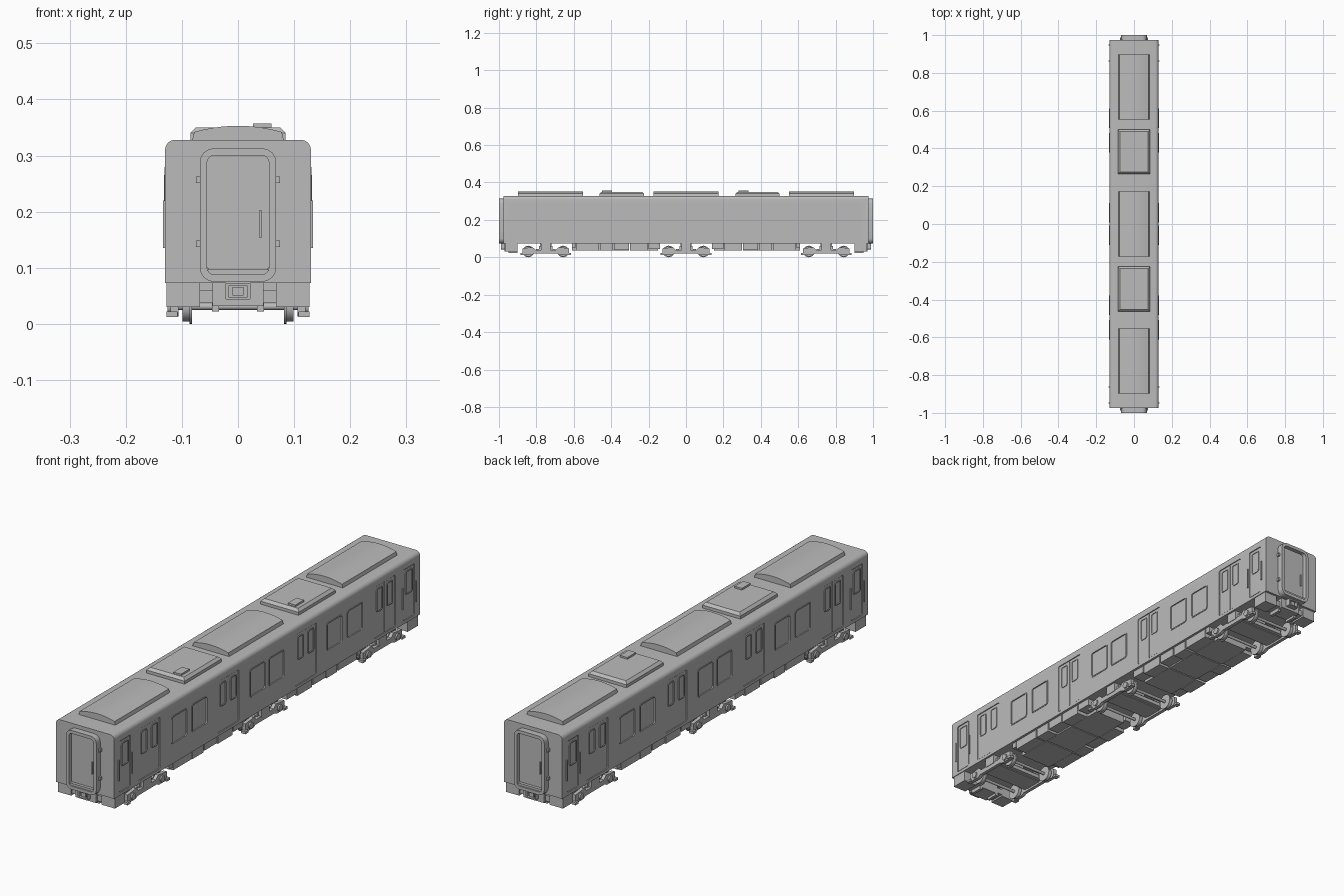
import bpy, bmesh, math
from mathutils import Matrix, Vector

if "Cube" in bpy.data.objects:
    bpy.data.objects.remove(bpy.data.objects["Cube"])

GREY = bpy.data.materials.new("plain grey")
GREY.use_nodes = True
GREY.diffuse_color = (0.5, 0.5, 0.5, 1)
GREY.node_tree.nodes["Principled BSDF"].inputs["Base Color"].default_value = (0.5, 0.5, 0.5, 1)


def finish(name, bm):
    bmesh.ops.recalc_face_normals(bm, faces=bm.faces)
    mesh = bpy.data.meshes.new(name)
    bm.to_mesh(mesh)
    bm.free()
    mesh.materials.append(GREY)
    ob = bpy.data.objects.new(name, mesh)
    bpy.context.collection.objects.link(ob)
    return ob


def add_box(bm, x, y, z):
    size = Matrix.Diagonal((x[1] - x[0], y[1] - y[0], z[1] - z[0], 1))
    mid = Matrix.Translation((sum(x) / 2, sum(y) / 2, sum(z) / 2))
    bmesh.ops.create_cube(bm, size=1, matrix=mid @ size)


def boxes(name, items, mirror_x=False, mirror_y=False):
    bm = bmesh.new()
    for x, y, z in items:
        for sx in ((1, -1) if mirror_x else (1,)):
            for sy in ((1, -1) if mirror_y else (1,)):
                add_box(bm, sorted(sx * v for v in x), sorted(sy * v for v in y), z)
    return finish(name, bm)


def rounded(a, b, r, steps=4):
    """Rounded rectangle outline over the spans a and b."""
    pts = []
    for i, (ca, cb) in enumerate(((a[1] - r, b[1] - r), (a[0] + r, b[1] - r),
                                  (a[0] + r, b[0] + r), (a[1] - r, b[0] + r))):
        for k in range(steps + 1):
            t = math.pi / 2 * (i + k / steps)
            pts.append((ca + r * math.cos(t), cb + r * math.sin(t)))
    return pts


def add_prism(bm, pts, place, lo, hi):
    """Extrude an outline from depth lo to hi; place maps (a, b, depth) to a point."""
    rings = [[bm.verts.new(place(a, b, d)) for a, b in pts] for d in (lo, hi)]
    n = len(pts)
    for i in range(n):
        j = (i + 1) % n
        bm.faces.new((rings[0][i], rings[0][j], rings[1][j], rings[1][i]))
    for ring in rings:
        bm.faces.new(ring)


def add_ring(bm, a, b, r, w, place, lo, hi):
    """Rounded rectangular frame of width w."""
    inner = rounded((a[0] + w, a[1] - w), (b[0] + w, b[1] - w), max(r - w, 0.001))
    outer = rounded(a, b, r)
    loops = [[bm.verts.new(place(p, q, d)) for p, q in pts]
             for pts, d in ((outer, lo), (outer, hi), (inner, hi), (inner, lo))]
    n = len(outer)
    for k in range(4):
        u, v = loops[k], loops[(k + 1) % 4]
        for i in range(n):
            j = (i + 1) % n
            bm.faces.new((u[i], u[j], v[j], v[i]))


def on_side(s):
    return lambda a, b, d: Vector((s * d, a, b))


def on_end(s):
    return lambda a, b, d: Vector((a, s * d, b))


def smooth(ob):
    bpy.ops.object.select_all(action="DESELECT")
    ob.select_set(True)
    bpy.context.view_layer.objects.active = ob
    bpy.ops.object.shade_smooth_by_angle(angle=math.radians(35))


W, L = 0.13, 0.975
DOORS = [(c - 0.067, c + 0.067) for c in (-0.75, -0.247, 0.247, 0.75)]
CREW = [(-0.94, -0.87), (0.87, 0.94)]
WINDOWS = [(s * c - 0.051, s * c + 0.051) for s in (1, -1) for c in (0.06, 0.43, 0.56)]

# Body shell: rounded roof edges, square sill
bm = bmesh.new()
roof_edge = [p for p in rounded((-W, W), (0.0, 0.328), 0.018, 6) if p[1] > 0.1]
add_prism(bm, roof_edge + [(-W, 0.073), (W, 0.073)], on_end(1), -L, L)
body = finish("body_shell", bm)

# Door pockets and window recesses
bm = bmesh.new()
for s in (1, -1):
    for span in DOORS + CREW:
        add_prism(bm, rounded(span, (0.085, 0.292), 0.006), on_side(s), W - 0.004, W + 0.02)
    for span in WINDOWS:
        add_prism(bm, rounded(span, (0.15, 0.265), 0.012), on_side(s), W - 0.003, W + 0.02)
cutter = finish("pocket_cutter", bm)
cutter.hide_render = True
cut = body.modifiers.new("pockets", "BOOLEAN")
cut.object, cut.operation, cut.solver = cutter, "DIFFERENCE", "EXACT"
bpy.context.view_layer.objects.active = body
bpy.ops.object.modifier_apply(modifier="pockets")
bpy.data.objects.remove(cutter)
smooth(body)

# Window frames, door leaves with their own window frames
frames, leaves = bmesh.new(), bmesh.new()
for s in (1, -1):
    for span in WINDOWS:
        add_ring(frames, span, (0.15, 0.265), 0.012, 0.005, on_side(s), W - 0.004, W + 0.002)
    for a, b in DOORS:
        m = (a + b) / 2
        for c in (m - 0.033, m + 0.033):
            add_prism(leaves, rounded((c - 0.032, c + 0.032), (0.087, 0.29), 0.003),
                      on_side(s), W - 0.005, W - 0.002)
            add_ring(frames, (c - 0.019, c + 0.019), (0.185, 0.28), 0.008, 0.004,
                     on_side(s), W - 0.003, W + 0.001)
    for a, b in CREW:
        add_prism(leaves, rounded((a + 0.003, b - 0.003), (0.088, 0.289), 0.004),
                  on_side(s), W - 0.005, W - 0.002)
        add_ring(frames, (a + 0.013, b - 0.013), (0.185, 0.28), 0.008, 0.004,
                 on_side(s), W - 0.003, W + 0.001)
finish("window_frames", frames)
finish("door_leaves", leaves)
boxes("crew_handrails", [((W, W + 0.004), (y, y + 0.004), (0.135, 0.22)) for y in (0.861, 0.945)],
      True, True)

# End gangways: frame, recessed door, handle, hinges
bm = bmesh.new()
for s in (1, -1):
    add_ring(bm, (-0.068, 0.068), (0.075, 0.313), 0.025, 0.013, on_end(s), L - 0.005, 1.0)
    add_prism(bm, rounded((-0.056, 0.056), (0.095, 0.301), 0.01), on_end(s), L - 0.005, L + 0.008)
    add_prism(bm, rounded((-0.056, 0.056), (0.08, 0.097), 0.004), on_end(s), L - 0.005, L + 0.02)
    add_prism(bm, rounded((-s * 0.04 - 0.002, -s * 0.04 + 0.002), (0.153, 0.203), 0.001),
              on_end(s), L, L + 0.014)
smooth(finish("gangways", bm))
boxes("gangway_hinges", [((0.066, 0.075), (L - 0.002, L + 0.012), (z, z + 0.012))
                         for z in (0.137, 0.251)], True, True)

# Roof: arched covers and chamfered cooling units
bm = bmesh.new()
arch = [(0.078 * t / 5, 0.353 - 0.011 * (t / 5) ** 2) for t in range(5, -6, -1)]
for c in (-0.725, 0.0, 0.725):
    add_prism(bm, arch + [(-0.082, 0.326), (0.082, 0.326)], on_end(1), c - 0.173, c + 0.173)
smooth(finish("roof_covers", bm))
bm = bmesh.new()
for y0, y1 in ((-0.462, -0.225), (0.265, 0.5)):
    add_box(bm, (-0.085, 0.085), (y0, y1), (0.32, 0.35))
top_edges = [e for e in bm.edges if all(v.co.z > 0.34 for v in e.verts)]
bmesh.ops.bevel(bm, geom=top_edges, offset=0.01, segments=1, affect="EDGES")
finish("cooling_units", bm)
boxes("cooling_vents", [((0.027, 0.06), (y, y + 0.055), (0.345, 0.357)) for y in (-0.45, 0.28)])

# Underfloor: equipment cases with gaps, centre tray, end skirts and couplers
cases = []
for a, b, z in ((0.14, 0.2, 0.045), (0.206, 0.30, 0.035), (0.306, 0.385, 0.04),
                (0.391, 0.46, 0.035), (0.466, 0.585, 0.037), (0.59, 0.61, 0.05)):
    cases.append(((0.072, 0.12), (a, b), (z, 0.075)))
boxes("equipment_cases", cases, True, True)
boxes("equipment_tray", [((-0.07, 0.07), (a, a + 0.15), (0.036, 0.075)) for a in (0.15, 0.305, 0.46)],
      mirror_y=True)
boxes("end_skirts", [((0.068, 0.127), (0.9, 0.966), (0.03, 0.076)),
                     ((0.04, 0.07), (0.9, 0.96), (0.037, 0.06)),
                     ((0.034, 0.046), (0.9, 0.95), (0.022, 0.04))], True, True)
boxes("end_beams", [((-0.045, 0.045), (0.9, 0.97), (0.032, 0.076))], mirror_y=True)
bm = bmesh.new()
for s in (1, -1):
    add_ring(bm, (-0.022, 0.022), (0.043, 0.073), 0.002, 0.005, on_end(s), 0.96, 0.99)
    add_prism(bm, rounded((-0.01, 0.01), (0.05, 0.066), 0.002), on_end(s), 0.96, 0.985)
finish("couplers", bm)

# Bogies: wheels with flanges, axles, side frames, axle boxes, springs
BOGIES = (-0.75, 0.0, 0.75)
bm = bmesh.new()


def add_cyl(x, y, z, r, w):
    spin = Matrix.Translation((x, y, z)) @ Matrix.Rotation(math.pi / 2, 4, "Y")
    bmesh.ops.create_cone(bm, cap_ends=True, segments=24, radius1=r, radius2=r,
                          depth=w, matrix=spin)


for c in BOGIES:
    for y in (c - 0.093, c + 0.093):
        add_cyl(0, y, 0.031, 0.006, 0.22)
        for s in (1, -1):
            add_cyl(s * 0.092, y, 0.031, 0.027, 0.014)
            add_cyl(s * 0.084, y, 0.031, 0.031, 0.004)
            add_cyl(s * 0.117, y, 0.031, 0.013, 0.018)
smooth(finish("wheelsets", bm))
bm = bmesh.new()
for c in BOGIES:
    for s in (1, -1):
        side = [(-0.125, 0.048), (-0.125, 0.02), (-0.115, 0.013), (-0.075, 0.013), (-0.06, 0.02),
                (0.06, 0.02), (0.075, 0.013), (0.115, 0.013), (0.125, 0.02), (0.125, 0.048),
                (0.07, 0.054), (0.055, 0.04), (-0.055, 0.04), (-0.07, 0.054)]
        add_prism(bm, [(c + a, b) for a, b in side], on_side(s), 0.106, 0.12)
finish("bogie_side_frames", bm)
parts = []
for c in BOGIES:
    parts.append(((-0.11, 0.11), (c - 0.035, c + 0.035), (0.028, 0.06)))
    parts.append(((-0.03, 0.03), (c - 0.03, c + 0.03), (0.055, 0.075)))
    for s in (1, -1):
        parts.append(((-0.106, 0.106), (c + s * 0.045 - 0.008, c + s * 0.045 + 0.008), (0.03, 0.045)))
        parts.append(sorted([(s * 0.09, s * 0.122)][0:1])[0:1] and
                     (sorted((s * 0.085, s * 0.122)), (c - 0.025, c + 0.025), (0.036, 0.075)))
        for y in (c - 0.125, c + 0.125):
            parts.append((sorted((s * 0.108, s * 0.127)), (y - 0.01, y + 0.01), (0.012, 0.022)))
boxes("bogie_bolsters", parts)
